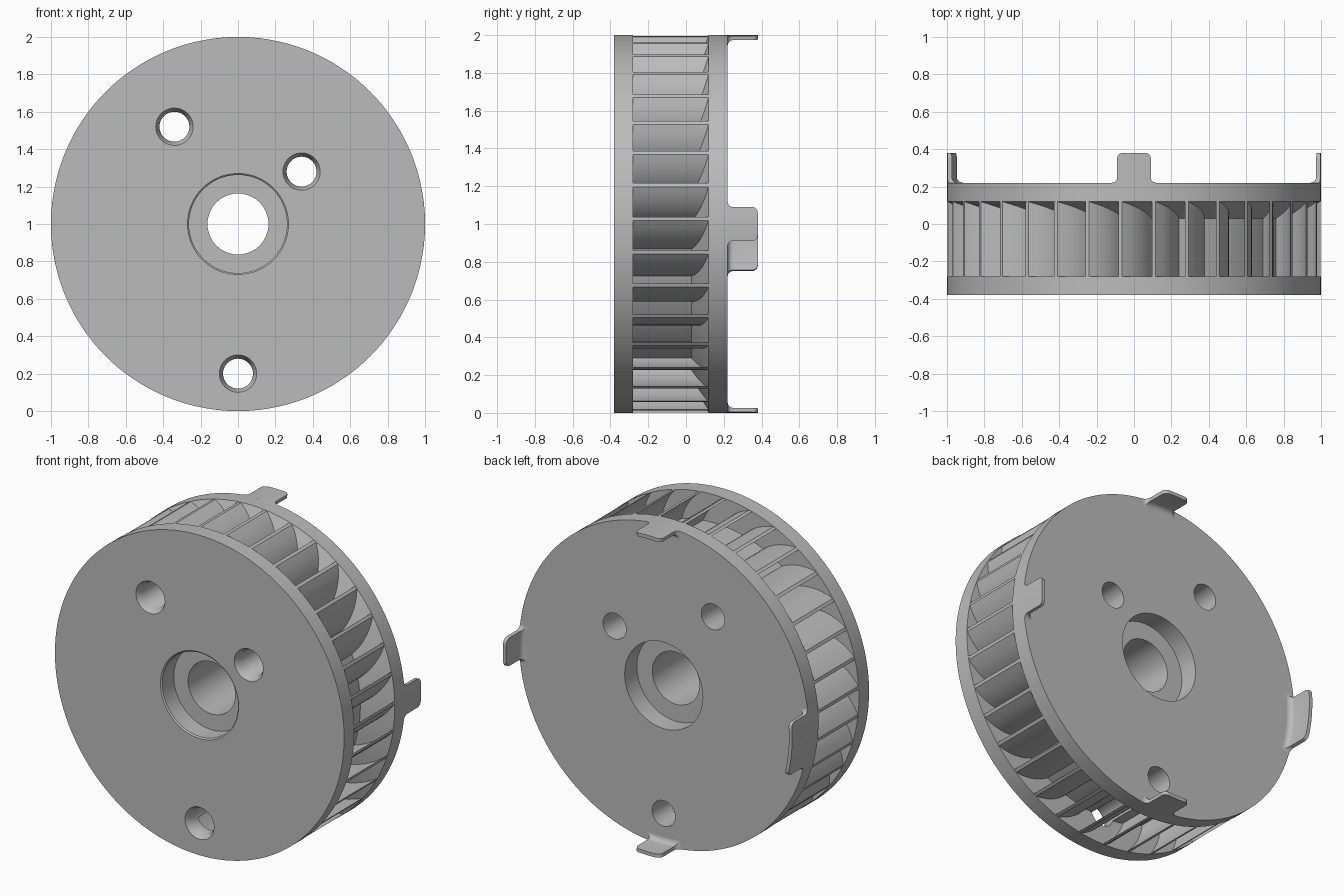
import bpy, bmesh
from math import sin, cos, tan, pi, radians
from mathutils import Matrix

old = bpy.data.objects.get("Cube")
if old:
    bpy.data.objects.remove(old, do_unlink=True)

grey = bpy.data.materials.new("satin_grey")
grey.use_nodes = True
grey.diffuse_color = (0.5, 0.5, 0.5, 1)
grey.node_tree.nodes["Principled BSDF"].inputs["Base Color"].default_value = (0.5, 0.5, 0.5, 1)


def polar(r, a, y):
    """Point at radius r and clockwise angle a from the top of the wheel."""
    return (r * sin(a), y, 1 + r * cos(a))


def finish(name, bm):
    bmesh.ops.recalc_face_normals(bm, faces=bm.faces)
    me = bpy.data.meshes.new(name)
    bm.to_mesh(me)
    bm.free()
    me.materials.append(grey)
    ob = bpy.data.objects.new(name, me)
    bpy.context.collection.objects.link(ob)
    return ob


def loft(bm, rings, closed=False):
    """Skin equal-sized closed rings, capping the ends unless they loop round."""
    vs = [[bm.verts.new(p) for p in ring] for ring in rings]
    n = len(vs[0])
    pairs = list(zip(vs, vs[1:]))
    if closed:
        pairs.append((vs[-1], vs[0]))
    else:
        bm.faces.new(vs[0])
        bm.faces.new(vs[-1])
    for a, b in pairs:
        for i in range(n):
            j = (i + 1) % n
            bm.faces.new((a[i], a[j], b[j], b[i]))


def smooth(ob):
    bpy.ops.object.select_all(action='DESELECT')
    ob.select_set(True)
    bpy.context.view_layer.objects.active = ob
    bpy.ops.object.shade_smooth_by_angle(angle=radians(30))


def cut(ob, cutter):
    bpy.context.view_layer.objects.active = ob
    mod = ob.modifiers.new("hole", 'BOOLEAN')
    mod.operation = 'DIFFERENCE'
    mod.solver = 'EXACT'
    mod.object = cutter
    bpy.ops.object.modifier_apply(modifier=mod.name)


# Turned body: front plate, core drum, sloped rear plate, recessed bore
profile = [(.163, -.26), (.262, -.26), (.262, -.373), (.27, -.38),
           (1, -.38), (1, -.28), (.825, -.28), (.825, .03),
           (1, .12), (1, .22), (.27, .22), (.27, .1), (.163, .1)]
steps = 144
bm = bmesh.new()
loft(bm, [[polar(r, 2 * pi * k / steps, y) for r, y in profile] for k in range(steps)], closed=True)
body = finish("wheel_body", bm)

# Curved blades, swept back towards the drum
BLADES, LAYERS = 35, 8
R_TIP, R_ROOT = .998, .81
path, angle = [], 0
dr = (R_TIP - R_ROOT) / LAYERS
for k in range(LAYERS + 1):
    r = R_TIP - dr * k
    path.append((r, angle))
    lean = radians(58 - 33 * (k + .5) / LAYERS)
    angle += tan(lean) * dr / r
bm = bmesh.new()
for b in range(BLADES):
    start = radians(-4.2) + 2 * pi * b / BLADES
    loft(bm, [[polar(r, start + a + s * .01, y) for s, y in
               ((-1, -.29), (1, -.29), (1, .13), (-1, .13))] for r, a in path])
blades = finish("blades", bm)

# Countersunk through holes
for x, z in ((-.34, .52), (.34, .28), (0, -.8)):
    bm = bmesh.new()
    loft(bm, [[(x + r * sin(t), y, 1 + z + r * cos(t))
               for t in (2 * pi * i / 40 for i in range(40))]
              for r, y in ((.105, -.39), (.1, -.38), (.08, -.34), (.08, .3))])
    cutter = finish("hole_cutter", bm)
    cutter.hide_render = True
    cut(body, cutter)
    if z < -.6:
        cut(blades, cutter)
    bpy.data.objects.remove(cutter, do_unlink=True)
smooth(body)
smooth(blades)

# Rear tabs: filleted at the root, rounded at the free corners
R = .03
rows = [(.21, R)]
rows += [(.25 - R * cos(a), R - R * sin(a)) for a in (pi / 2 * i / 5 for i in range(6))]
rows += [(.35 + R * sin(a), R * cos(a) - R) for a in (pi / 2 * i / 5 for i in range(6))]
COLS = 10


def tab(name, centre, half):
    bm = bmesh.new()
    rings = []
    for y, grow in rows:
        w = half + grow
        inner = .978 - max(grow, 0)
        spread = [centre + w * (2 * i / COLS - 1) for i in range(COLS + 1)]
        rings.append([polar(1, a, y) for a in spread] +
                     [polar(inner, a, y) for a in reversed(spread)])
    loft(bm, rings)
    smooth(finish(name, bm))


tab("top_tab", 0, .09)
tab("left_tab", pi / 2, .09)
tab("bottom_tab", pi, .09)
tab("right_wide_tab", -pi / 2 - .081, .171)
